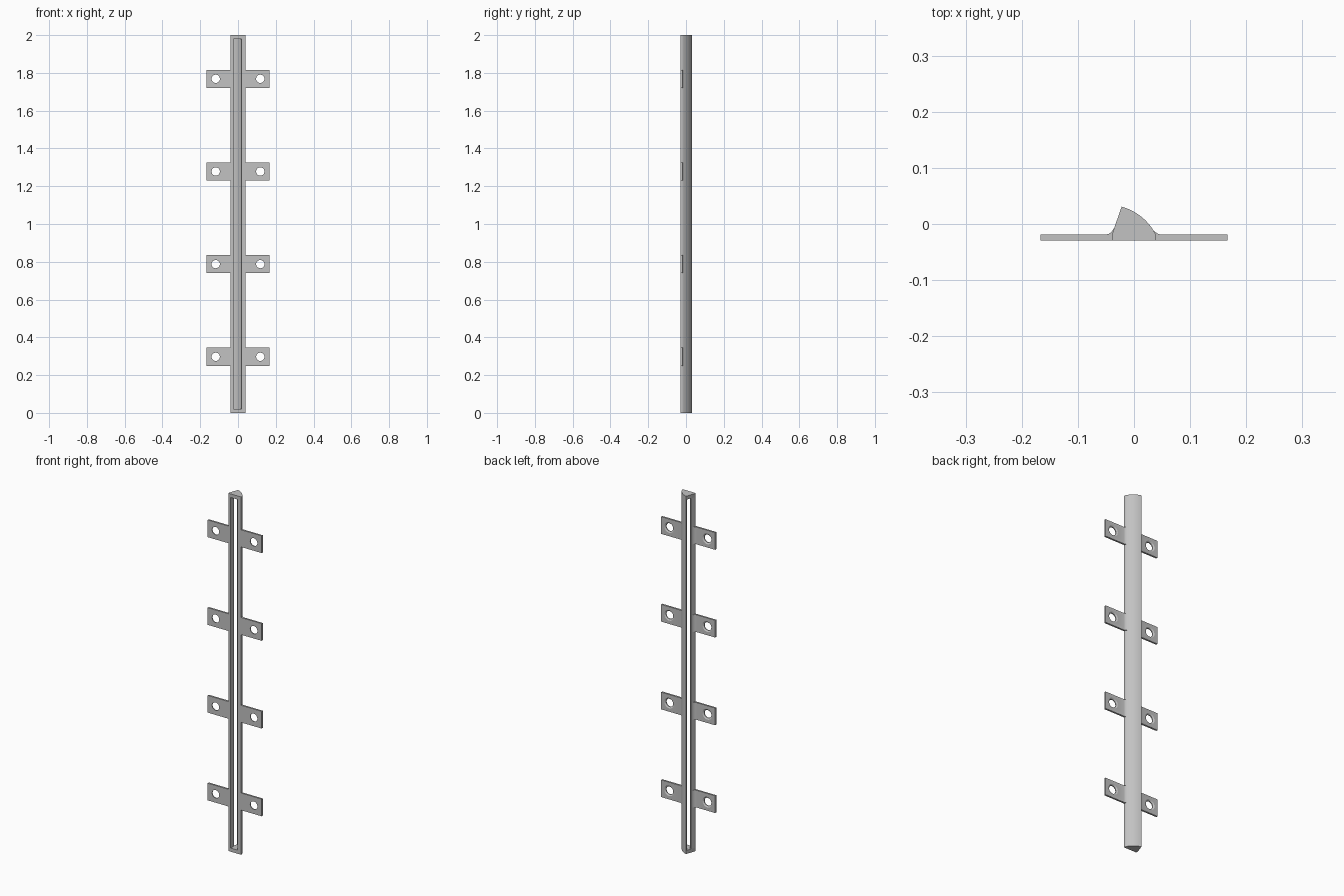
import bpy, bmesh, math
from mathutils import Matrix, Vector

cube = bpy.data.objects.get("Cube")
if cube:
    bpy.data.objects.remove(cube, do_unlink=True)

grey = bpy.data.materials.new("satin_grey")
grey.use_nodes = True
grey.diffuse_color = (0.54, 0.54, 0.54, 1)
grey.node_tree.nodes["Principled BSDF"].inputs["Base Color"].default_value = (0.54, 0.54, 0.54, 1)

HEIGHT, CAP = 2.0, 0.02
FRONT, BACK = -0.029, -0.019      # strap faces
TIP, CORNER = Vector((-0.022, 0.031)), Vector((0.039, -0.019))


def add_object(name, bm):
    bmesh.ops.recalc_face_normals(bm, faces=bm.faces)
    mesh = bpy.data.meshes.new(name)
    bm.to_mesh(mesh)
    bm.free()
    mesh.materials.append(grey)
    obj = bpy.data.objects.new(name, mesh)
    bpy.context.collection.objects.link(obj)
    return obj


def prism(name, outline, z0, z1):
    """Extrude an xy outline from z0 to z1."""
    bm = bmesh.new()
    face = bm.faces.new([bm.verts.new((x, y, z0)) for x, y in outline])
    out = bmesh.ops.extrude_face_region(bm, geom=[face])
    top = [v for v in out["geom"] if isinstance(v, bmesh.types.BMVert)]
    bmesh.ops.translate(bm, verts=top, vec=(0, 0, z1 - z0))
    return add_object(name, bm)


def bow(a, b, bulge, steps=14):
    """Points on a shallow curve from a to b."""
    chord = b - a
    ctrl = (a + b) / 2 + Vector((-chord.y, chord.x)).normalized() * bulge
    ts = [i / steps for i in range(steps + 1)]
    return [tuple(a * (1 - t) ** 2 + ctrl * 2 * t * (1 - t) + b * t * t) for t in ts]


def smooth(obj):
    bpy.ops.object.select_all(action='DESELECT')
    obj.select_set(True)
    bpy.context.view_layer.objects.active = obj
    bpy.ops.object.shade_smooth_by_angle(angle=math.radians(30))


# Solid end caps with the full wedge section
outer = bow(TIP, CORNER, 0.0166)
wedge = outer + [(0.039, FRONT), (-0.039, FRONT), (-0.039, -0.018)]
for name, z in (("bottom_cap", 0), ("top_cap", HEIGHT - CAP)):
    smooth(prism(name, wedge, z, z + CAP))

# Curved back wall, open towards the front and the steep side
inner = bow(Vector((0.018, -0.008)), Vector((-0.0235, 0.0255)), -0.010)
shell = outer + [(0.039, FRONT), (0.018, FRONT)] + inner
smooth(prism("curved_wall", shell, CAP, HEIGHT - CAP))

# Corner post beside the slot
post = [(-0.039, FRONT), (-0.025, FRONT), (-0.025, 0.002),
        (-0.0318, 0.002), (-0.039, -0.018)]
prism("corner_post", post, CAP, HEIGHT - CAP)


def cut_hole(obj, x, z):
    """Drill a through hole with a countersink at the back."""
    for r1, r2, y0, y1 in ((0.022, 0.022, -0.04, 0), (0.019, 0.034, -0.026, -0.016)):
        bm = bmesh.new()
        place = Matrix.Translation((x, (y0 + y1) / 2, z)) @ Matrix.Rotation(-math.pi / 2, 4, 'X')
        bmesh.ops.create_cone(bm, cap_ends=True, segments=32, radius1=r1,
                              radius2=r2, depth=y1 - y0, matrix=place)
        cutter = add_object("hole_cutter", bm)
        cutter.hide_render = True
        mod = obj.modifiers.new("hole", 'BOOLEAN')
        mod.object, mod.operation, mod.solver = cutter, 'DIFFERENCE', 'EXACT'
        bpy.context.view_layer.update()
        graph = bpy.context.evaluated_depsgraph_get()
        mesh = bpy.data.meshes.new_from_object(obj.evaluated_get(graph))
        obj.modifiers.clear()
        obj.data = mesh
        bpy.data.objects.remove(cutter, do_unlink=True)


# Mounting tabs, filleted where they meet the body
fillets = {
    "right": (-1, [(0.051, BACK), (0.045, -0.0175), (0.040, -0.014), (0.036, -0.008)]),
    "left": (1, [(0.048, BACK), (0.043, -0.0175), (0.039, -0.015), (0.035, -0.012)]),
}
for row in range(4):
    z = 0.297 + 0.4905 * row
    for side, (sign, fillet) in fillets.items():
        pts = [(0.03, FRONT), (0.167, FRONT), (0.167, BACK)] + fillet + [(0.03, -0.012)]
        tab = prism(f"{side}_tab_{row + 1}", [(sign * x, y) for x, y in pts],
                    z - 0.048, z + 0.048)
        cut_hole(tab, sign * 0.118, z)
        smooth(tab)
